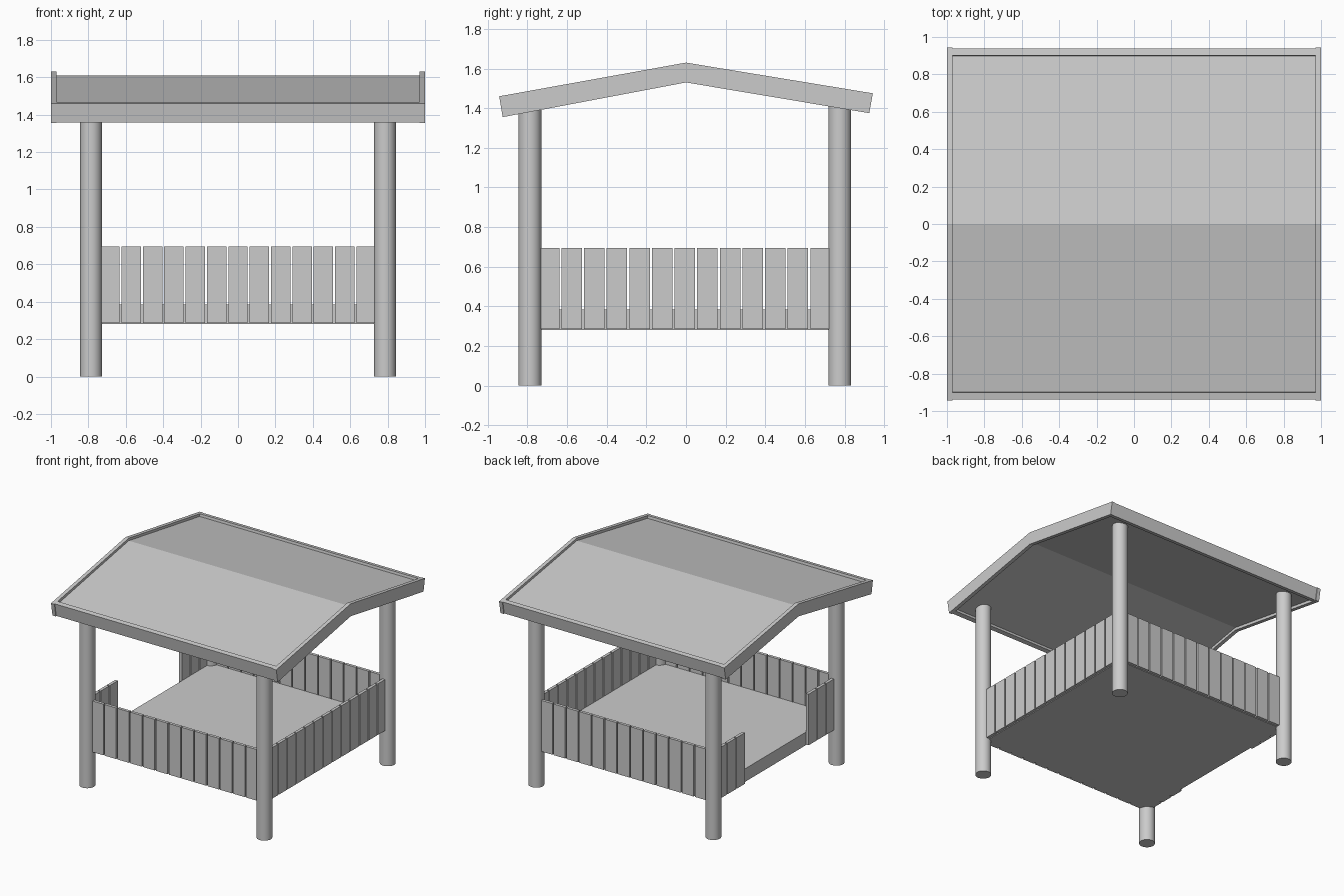
import bpy, bmesh
from mathutils import Vector

if "Cube" in bpy.data.objects:
    bpy.data.objects.remove(bpy.data.objects["Cube"])


def mesh_object(name, bm):
    bmesh.ops.recalc_face_normals(bm, faces=bm.faces)
    me = bpy.data.meshes.new(name)
    bm.to_mesh(me)
    bm.free()
    ob = bpy.data.objects.new(name, me)
    bpy.context.collection.objects.link(ob)
    return ob


def prism(name, yz, x0, x1):
    """Extrude a y-z profile from x0 to x1."""
    bm = bmesh.new()
    face = bm.faces.new([bm.verts.new((x0, y, z)) for y, z in yz])
    ext = bmesh.ops.extrude_face_region(bm, geom=[face])
    moved = [v for v in ext["geom"] if isinstance(v, bmesh.types.BMVert)]
    bmesh.ops.translate(bm, vec=(x1 - x0, 0, 0), verts=moved)
    return mesh_object(name, bm)


def box(name, x0, x1, y0, y1, z0, z1):
    return prism(name, [(y0, z0), (y1, z0), (y1, z1), (y0, z1)], x0, x1)


PX, PY, CY = 0.786, 0.782, -0.006   # post spacing and centre of the frame
R = 0.058

# Round corner posts
for sx, side in ((-1, "left"), (1, "right")):
    for sy, end in ((-1, "front"), (1, "back")):
        h = 1.42
        bpy.ops.mesh.primitive_cylinder_add(vertices=32, radius=R, depth=h,
                                            location=(sx * PX, CY + sy * PY, h / 2))
        bpy.context.object.name = f"{end}_{side}_post"
        bpy.ops.object.shade_smooth_by_angle()

# Raised floor
F = 0.008
box("floor", -PX + F, PX - F, CY - PY + F, CY + PY - F, 0.28, 0.385)

# Railing slats; the left side leaves an entrance in the middle
PITCH, HALF, T = 0.1142, 0.052, 0.024
for k in range(-6, 7):
    c = k * PITCH
    for s, end in ((-1, "front"), (1, "back")):
        y = CY + s * (PY + 0.004)
        box(f"{end}_slat", c - HALF, c + HALF, y - T / 2, y + T / 2, 0.285, 0.695)
    for s, side in ((-1, "left"), (1, "right")):
        if s < 0 and abs(k) < 4:
            continue
        x = s * (PX + 0.004)
        box(f"{side}_slat", x - T / 2, x + T / 2, CY + c - HALF, CY + c + HALF, 0.285, 0.695)

# Roof profile: ridge and eave edges, (top, bottom)
ridge = Vector((0, 1.63)), Vector((0, 1.53))
front = Vector((-0.943, 1.46)), Vector((-0.925, 1.355))
back = Vector((0.943, 1.475)), Vector((0.925, 1.375))


def inside(edge, down, along):
    """Point 'down' through the board depth and 'along' from eave toward ridge."""
    return edge[0].lerp(edge[1], down).lerp(ridge[0].lerp(ridge[1], down), along)


# Gable boards at both ends
gable = [front[0], ridge[0], back[0], back[1], ridge[1], front[1]]
prism("left_gable_board", gable, -1.0, -0.97)
prism("right_gable_board", gable, 0.97, 1.0)

# Eave boards, square to the roof slope
for name, e in (("front_eave_board", front), ("back_eave_board", back)):
    prism(name, [inside(e, 0, 0.006), inside(e, 0, 0.044),
                 inside(e, 0.98, 0.044), inside(e, 0.98, 0.006)], -0.999, 0.999)

# Recessed roof panel between the boards
U, L = 0.2, 0.78
prism("roof_panel", [inside(front, U, 0.03), ridge[0].lerp(ridge[1], U), inside(back, U, 0.03),
                     inside(back, L, 0.03), ridge[0].lerp(ridge[1], L), inside(front, L, 0.03)],
      -0.975, 0.975)
